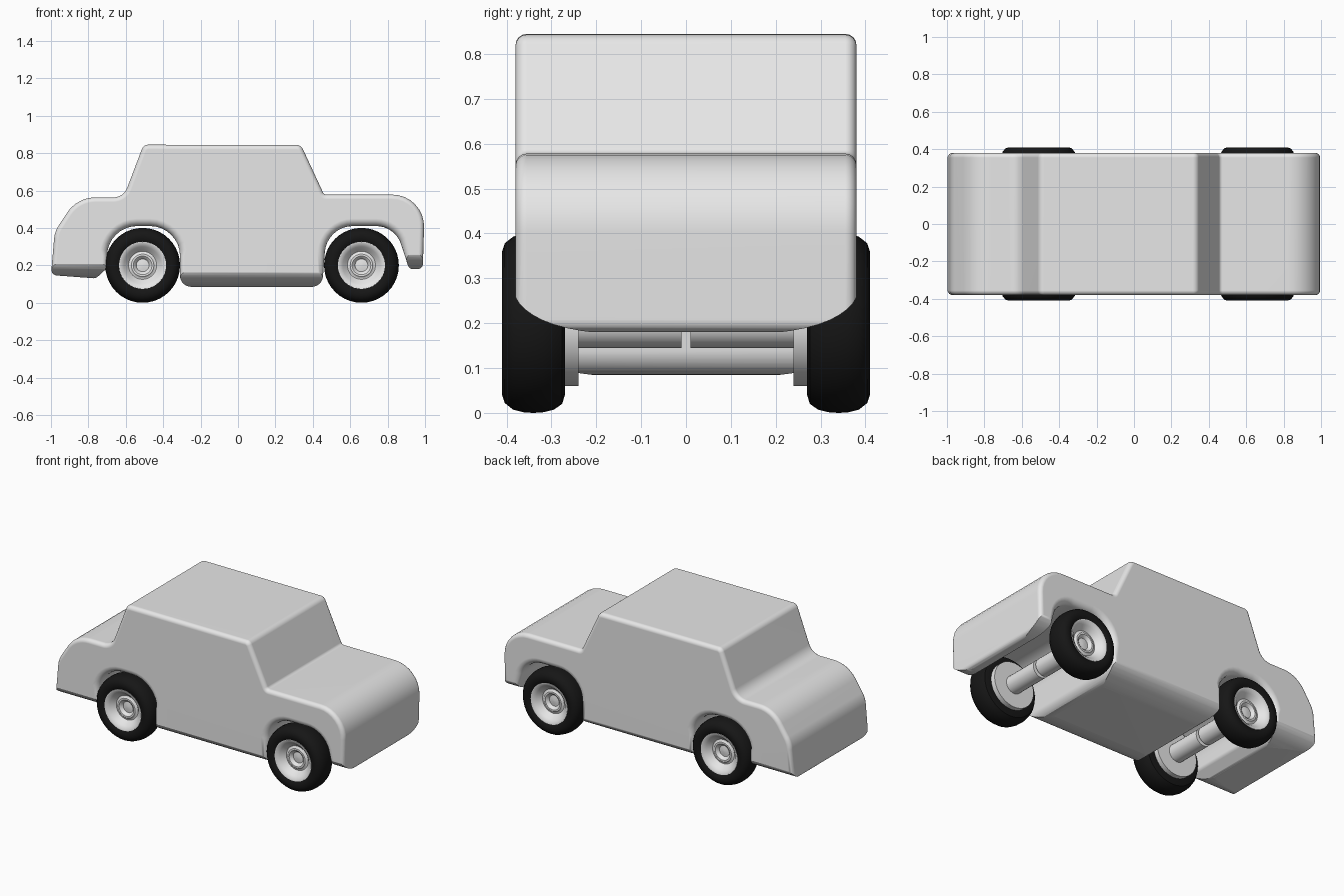
import bpy, bmesh, math
from mathutils import Vector

if "Cube" in bpy.data.objects:
    bpy.data.objects.remove(bpy.data.objects["Cube"])


def material(name, v):
    m = bpy.data.materials.new(name)
    m.diffuse_color = (v, v, v, 1)
    m.use_nodes = True
    m.node_tree.nodes["Principled BSDF"].inputs["Base Color"].default_value = m.diffuse_color
    return m


GREY = material("light grey", 0.8)
BLACK = material("tyre black", 0.008)


def make_object(name, rings, mat, smooth=40):
    """Skin a list of closed point rings, with capped ends."""
    bm = bmesh.new()
    loops = [[bm.verts.new(p) for p in ring] for ring in rings]
    n = len(rings[0])
    for a, b in zip(loops, loops[1:]):
        for i in range(n):
            j = (i + 1) % n
            bm.faces.new((a[i], a[j], b[j], b[i]))
    bm.faces.new(loops[0])
    bm.faces.new(loops[-1])
    bmesh.ops.recalc_face_normals(bm, faces=bm.faces)
    me = bpy.data.meshes.new(name)
    bm.to_mesh(me)
    bm.free()
    me.materials.append(mat)
    ob = bpy.data.objects.new(name, me)
    bpy.context.collection.objects.link(ob)
    shade(ob, smooth)
    return ob


def shade(ob, angle):
    bpy.ops.object.select_all(action='DESELECT')
    ob.select_set(True)
    bpy.context.view_layer.objects.active = ob
    bpy.ops.object.shade_smooth_by_angle(angle=math.radians(angle))


def fillet(points, steps=8):
    """Round every corner (x, z, radius) of a closed polygon."""
    out = []
    n = len(points)
    for i, (x, z, r) in enumerate(points):
        p = Vector((x, z))
        u = (Vector(points[i - 1][:2]) - p).normalized()
        v = (Vector(points[(i + 1) % n][:2]) - p).normalized()
        half = u.angle(v) / 2
        t = r / math.tan(half)
        c = p + (u + v).normalized() * (r / math.sin(half))
        a, b = p + u * t - c, p + v * t - c
        ang = a.angle(b)
        for k in range(steps + 1):
            f = k / steps
            out.append(c + (a * math.sin((1 - f) * ang) + b * math.sin(f * ang)) / math.sin(ang))
    return out


# Body: side outline with soft edges towards both flanks
outline = fillet([
    (-1.0, 0.148, 0.03), (-0.76, 0.13, 0.03), (-0.70, 0.185, 0.03),
    (-0.70, 0.41, 0.16), (-0.31, 0.41, 0.16),
    (-0.31, 0.085, 0.06), (0.45, 0.085, 0.06),
    (0.475, 0.41, 0.15), (0.84, 0.41, 0.14),
    (0.915, 0.18, 0.028), (0.988, 0.18, 0.028),
    (1.0, 0.578, 0.17), (0.46, 0.578, 0.02),
    (0.337, 0.843, 0.035), (-0.505, 0.845, 0.035),
    (-0.612, 0.563, 0.08), (-0.86, 0.563, 0.18), (-0.98, 0.38, 0.15),
])
HALF = 0.38


def body_ring(angle, side):
    ring = []
    n = len(outline)
    for i, p in enumerate(outline):
        d = (outline[(i + 1) % n] - outline[i - 1]).normalized()
        inward = Vector((-d.y, d.x))
        arch = 0.25 < p.y < 0.42 and -0.71 < p.x < 0.9
        r = 0.04 if arch else 0.025
        q = p + inward * r * (1 - math.cos(angle))
        ring.append((q.x, side * (HALF - r + r * math.sin(angle)), q.y))
    return ring


angles = [math.radians(a) for a in (0, 22.5, 45, 67.5, 90)]
body = make_object("car_body",
                   [body_ring(a, -1) for a in reversed(angles)] + [body_ring(a, 1) for a in angles],
                   GREY)


# Underside trimmer: rounds the lower flanks, floor height changes inside the arches
def trim_ring(x, floor):
    half = []
    for k in range(13):
        a = math.pi / 2 * k / 12
        u, w = math.sin(a) ** 0.8, math.cos(a) ** 0.8 if k < 12 else 0
        half.append((0.10 + 0.29 * u, floor + 0.13 * (1 - w)))
    half.append((0.39, 1.0))
    return [(x, y, z) for y, z in half] + [(x, -y, z) for y, z in reversed(half)]


trim = make_object("underside_trimmer", [trim_ring(x, f) for x, f in (
    (-1.1, 0.125), (-0.55, 0.125), (-0.5, 0.08), (0.6, 0.08), (0.65, 0.175), (1.1, 0.175))], GREY)
trim.hide_render = True
mod = body.modifiers.new("round_underside", 'BOOLEAN')
mod.operation, mod.solver, mod.object = 'INTERSECT', 'EXACT', trim
bpy.context.view_layer.objects.active = body
bpy.ops.object.modifier_apply(modifier=mod.name)
bpy.data.objects.remove(trim)
shade(body, 40)
body.modifiers.new("even_shading", 'WEIGHTED_NORMAL').keep_sharp = True


# Wheels and axles: profiles (y, radius) turned around the axle line
def lathe(name, profile, x, side, mat, segments=40):
    rings = []
    for y, r in profile:
        rings.append([(x + r * math.cos(2 * math.pi * k / segments), side * y,
                       0.2 + r * math.sin(2 * math.pi * k / segments)) for k in range(segments)])
    return make_object(name, rings, mat, 35)


TYRE = [(0.27, 0.12), (0.27, 0.16), (0.276, 0.18), (0.295, 0.193), (0.32, 0.199), (0.34, 0.2),
        (0.36, 0.199), (0.385, 0.193), (0.404, 0.178), (0.41, 0.16), (0.409, 0.14),
        (0.40, 0.125), (0.34, 0.122)]
RIM = [(0.30, 0.12), (0.39, 0.128), (0.403, 0.126), (0.402, 0.118), (0.388, 0.10), (0.368, 0.083),
       (0.36, 0.075), (0.362, 0.066), (0.368, 0.06), (0.368, 0.05), (0.36, 0.04), (0.35, 0.034),
       (0.352, 0.02), (0.354, 0.004)]
# Tyre and rim are open behind these discs; the rim sits proud of the tyre's inner cap
for end, x in (("rear", -0.51), ("front", 0.66)):
    for label, side in (("near", -1), ("far", 1)):
        tag = f"{end}_{label}"
        lathe(f"{tag}_tyre", TYRE, x, side, BLACK)
        lathe(f"{tag}_rim", RIM, x, side, GREY)
        lathe(f"{tag}_brake_disc", [(0.24, 0.14), (0.272, 0.14)], x, side, GREY)
        lathe(f"{tag}_half_axle", [(0.01, 0.055), (0.245, 0.055)], x, side, GREY, 24)
